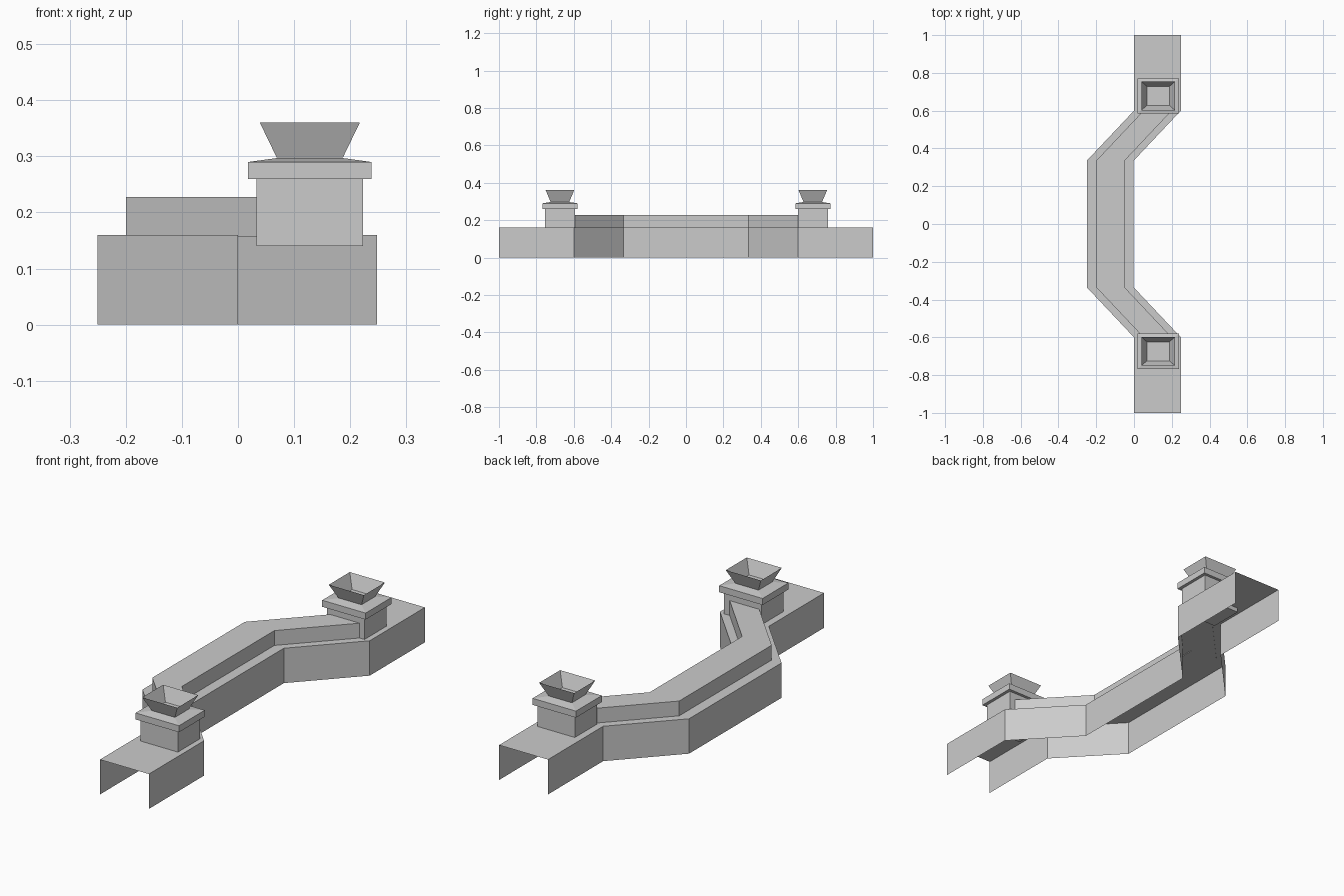
import bpy
import bmesh

cube = bpy.data.objects.get("Cube")
if cube:
    bpy.data.objects.remove(cube, do_unlink=True)

stone = bpy.data.materials.new("plain_grey")
stone.use_nodes = True
GREY = (0.6, 0.6, 0.6, 1)
stone.diffuse_color = GREY
stone.node_tree.nodes["Principled BSDF"].inputs["Base Color"].default_value = GREY


def finish(name, bm):
    """Turn a bmesh into a named, flat-shaded object."""
    bmesh.ops.recalc_face_normals(bm, faces=bm.faces)
    mesh = bpy.data.meshes.new(name)
    bm.to_mesh(mesh)
    bm.free()
    mesh.materials.append(stone)
    obj = bpy.data.objects.new(name, mesh)
    bpy.context.collection.objects.link(obj)
    return obj


def skin(bm, rings, closed):
    """Bridge successive cross-sections and return their vertex rings."""
    loops = [[bm.verts.new(p) for p in ring] for ring in rings]
    for a, b in zip(loops, loops[1:]):
        n = len(a)
        for i in range(n if closed else n - 1):
            j = (i + 1) % n
            bm.faces.new((a[i], a[j], b[j], b[i]))
    return loops


def sweep(name, path, profile, closed):
    """Carry an x-z profile along path points (x offset, y)."""
    bm = bmesh.new()
    loops = skin(bm, [[(dx + x, y, z) for x, z in profile] for dx, y in path], closed)
    if closed:
        bm.faces.new(loops[0])
        bm.faces.new(loops[-1])
    return finish(name, bm)


def tower_part(name, y, levels, open_top=False):
    """Stack centred rectangles given as (width, depth, height)."""
    bm = bmesh.new()
    corners = ((-0.5, -0.5), (0.5, -0.5), (0.5, 0.5), (-0.5, 0.5))
    rings = [[(0.128 + cx * w, y + cy * d, z) for cx, cy in corners]
             for w, d, z in levels]
    loops = skin(bm, rings, True)
    bm.faces.new(loops[0])
    if not open_top:
        bm.faces.new(loops[-1])
    return finish(name, bm)


# Jogged base: a thin channel open underneath and at both ends
bend = [(0, -0.6), (-0.25, -0.335), (-0.25, 0.335), (0, 0.6)]
sweep("base_channel", [(0, -1)] + bend + [(0, 1)],
      [(0, 0), (0, 0.16), (0.248, 0.16), (0.248, 0)], False)

# Raised rail between the two towers
sweep("raised_rail", bend,
      [(0.05, 0.157), (0.05, 0.228), (0.2, 0.228), (0.2, 0.157)], True)

# Matching towers: post, chamfered cap and flared open bowl
for side, y in (("front", -0.674), ("back", 0.678)):
    tower_part(side + "_post", y, [(0.19, 0.16, 0.14), (0.19, 0.16, 0.262)])
    tower_part(side + "_cap", y, [(0.22, 0.187, 0.26), (0.22, 0.187, 0.29),
                                  (0.118, 0.1, 0.297)])
    tower_part(side + "_bowl", y, [(0.118, 0.1, 0.298), (0.178, 0.152, 0.36)],
               open_top=True)
